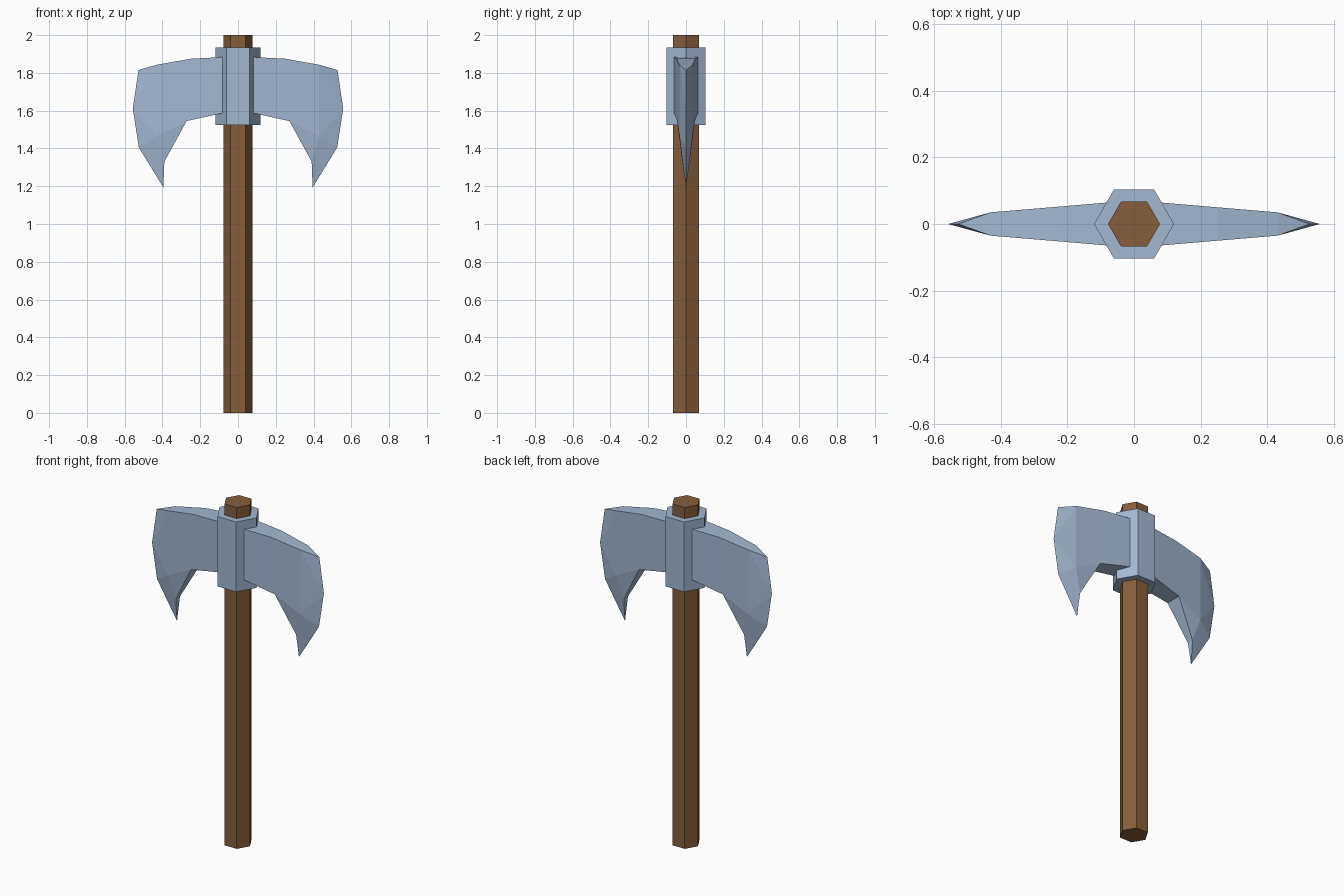
import bpy, bmesh, math

cube = bpy.data.objects.get("Cube")
if cube:
    bpy.data.objects.remove(cube, do_unlink=True)


def material(name, color):
    mat = bpy.data.materials.new(name)
    mat.use_nodes = True
    mat.diffuse_color = (*color, 1)
    mat.node_tree.nodes["Principled BSDF"].inputs["Base Color"].default_value = (*color, 1)
    return mat


wood = material("brown wood", (0.24, 0.113, 0.044))
steel = material("blue grey steel", (0.37, 0.48, 0.64))


def hex_prism(name, radius, bottom, top, mat):
    bpy.ops.mesh.primitive_cylinder_add(
        vertices=6, radius=radius, depth=top - bottom,
        location=(0, 0, (bottom + top) / 2))
    obj = bpy.context.object
    obj.name = name
    # Put two of the corners on the x axis
    for v in obj.data.vertices:
        v.co.x, v.co.y = v.co.y, v.co.x
    obj.data.flip_normals()
    obj.data.materials.append(mat)
    return obj


# Blade points: x, z and half thickness; zero thickness marks the cutting edge
POINTS = {
    "root_top": (0.05, 1.885, 0.067),
    "mid_top": (0.25, 1.875, 0.05),
    "ridge_top": (0.43, 1.843, 0.035),
    "edge_top": (0.527, 1.815, 0),
    "edge_mid": (0.557, 1.61, 0),
    "edge_low": (0.525, 1.405, 0),
    "tip": (0.395, 1.193, 0),
    "notch": (0.39, 1.33, 0.019),
    "mid_low": (0.272, 1.545, 0.047),
    "root_low": (0.05, 1.594, 0.067),
    "ridge_low": (0.43, 1.465, 0.035),
}
OUTLINE = [n for n in POINTS if n != "ridge_low"]
SIDE_FACES = [
    ("root_top", "mid_top", "mid_low", "root_low"),
    ("mid_top", "ridge_top", "ridge_low", "mid_low"),
    ("ridge_top", "edge_top", "edge_mid"),
    ("ridge_top", "edge_mid", "ridge_low"),
    ("ridge_low", "edge_mid", "edge_low"),
    ("ridge_low", "edge_low", "tip", "notch"),
    ("mid_low", "ridge_low", "notch"),
]


def blade(name, side):
    bm = bmesh.new()
    front, back = {}, {}
    for key, (x, z, half) in POINTS.items():
        front[key] = bm.verts.new((side * x, -half, z))
        back[key] = bm.verts.new((side * x, half, z)) if half else front[key]
    for face in SIDE_FACES:
        bm.faces.new([front[k] for k in face])
        bm.faces.new([back[k] for k in reversed(face)])
    # Rim joining the two sides, closing to a point at the cutting edge
    for a, b in zip(OUTLINE, OUTLINE[1:] + OUTLINE[:1]):
        loop = list(dict.fromkeys([front[a], back[a], back[b], front[b]]))
        if len(loop) > 2:
            bm.faces.new(loop)
    bmesh.ops.recalc_face_normals(bm, faces=bm.faces)
    mesh = bpy.data.meshes.new(name)
    bm.to_mesh(mesh)
    bm.free()
    mesh.materials.append(steel)
    obj = bpy.data.objects.new(name, mesh)
    bpy.context.collection.objects.link(obj)


# Shaft and head socket
hex_prism("handle", 0.078, 0, 2, wood)
hex_prism("head_collar", 0.12, 1.525, 1.935, steel)

# Two mirrored blades
blade("left_blade", 1)
blade("right_blade", -1)
